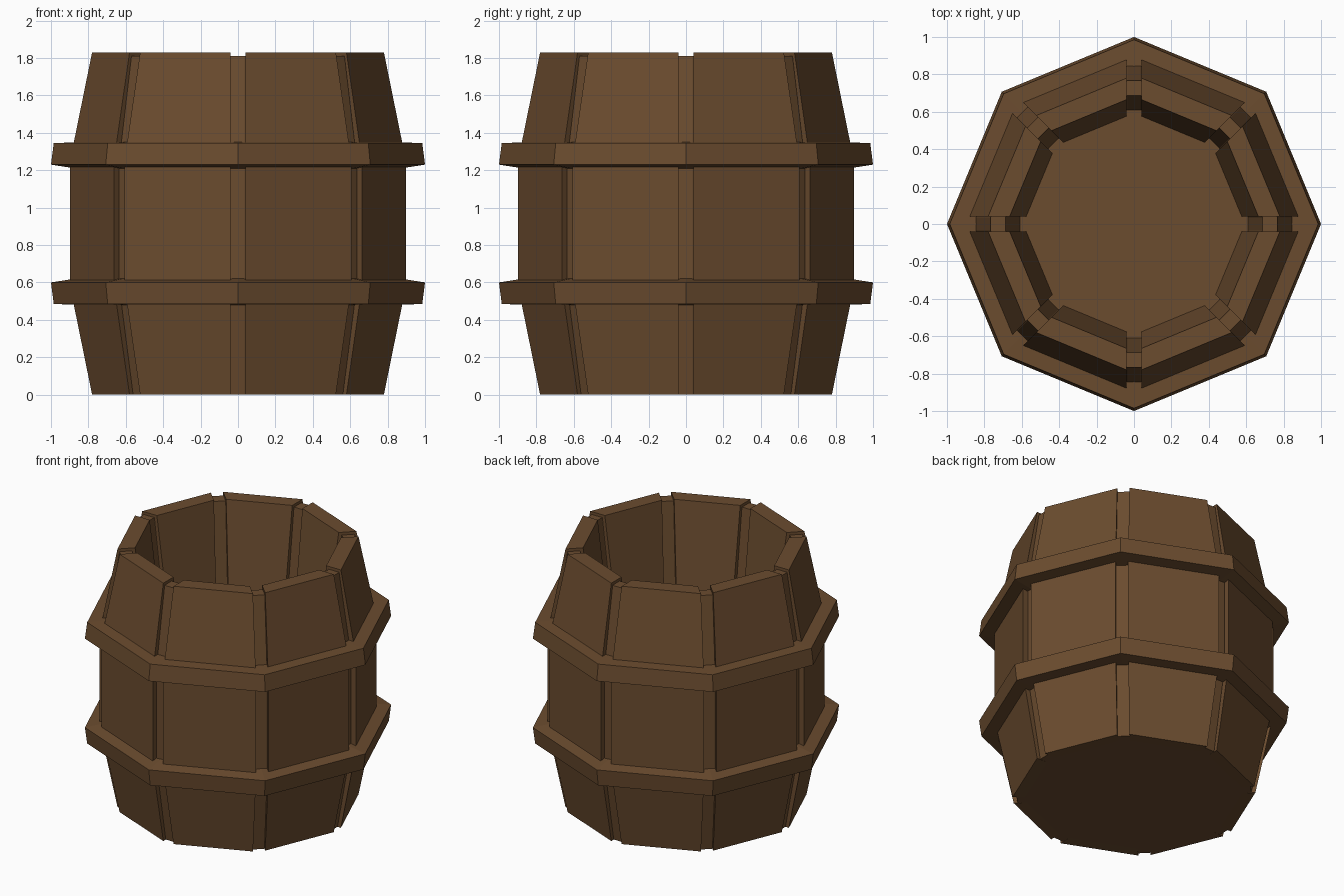
import bpy, bmesh
from math import pi
from mathutils import Matrix, Vector

old = bpy.data.objects.get("Cube")
if old:
    bpy.data.objects.remove(old)

SIDES = 8
STEP = 2 * pi / SIDES
GAP = 0.04  # half the width of a groove between staves

wood = bpy.data.materials.new("brown wood")
wood.use_nodes = True
colour = (0.147, 0.072, 0.028, 1)
wood.diffuse_color = colour
wood.node_tree.nodes["Principled BSDF"].inputs["Base Color"].default_value = colour


def corner_point(r, half, z, k):
    return Matrix.Rotation(k * STEP, 3, "Z") @ Vector((r, half, z))


def finish(bm, name):
    bmesh.ops.recalc_face_normals(bm, faces=bm.faces)
    mesh = bpy.data.meshes.new(name)
    bm.to_mesh(mesh)
    bm.free()
    mesh.materials.append(wood)
    obj = bpy.data.objects.new(name, mesh)
    bpy.context.collection.objects.link(obj)
    return obj


def bridge(bm, a, b, closed):
    n = len(a)
    for i in range(n if closed else n - 1):
        j = (i + 1) % n
        bm.faces.new((a[i], a[j], b[j], b[i]))


def octagon_loft(name, profile, half, closed):
    """Sweep an (r, z) profile around the octagon, with corners cut to 2 * half."""
    bm = bmesh.new()
    offsets = (-half, half) if half else (0,)
    rows = [[bm.verts.new(corner_point(r, h, z, k)) for r, z in profile]
            for k in range(SIDES) for h in offsets]
    for i, row in enumerate(rows):
        bridge(bm, row, rows[(i + 1) % len(rows)], closed)
    if not closed:  # bottom and inner floor
        bm.faces.new([row[0] for row in rows])
        bm.faces.new([row[-1] for row in rows])
    return finish(bm, name)


# Inner shell seen in the grooves, with the floor inside
octagon_loft("inner_shell", [(0.755, 0.002), (0.86, 0.58), (0.86, 1.25), (0.767, 1.81),
                             (0.686, 1.81), (0.61, 1.15)], GAP - 0.004, False)

# Staves
stave_profile = [(0.78, 0), (0.898, 0.58), (0.898, 1.25), (0.78, 1.83),
                 (0.665, 1.83), (0.575, 1.14), (0.575, 0.005)]
for k in range(SIDES):
    bm = bmesh.new()
    start = [bm.verts.new(corner_point(r, GAP, z, k)) for r, z in stave_profile]
    end = [bm.verts.new(corner_point(r, -GAP, z, k + 1)) for r, z in stave_profile]
    bridge(bm, start, end, True)
    bm.faces.new(start)
    bm.faces.new(end)
    finish(bm, f"stave_{k + 1}")

# Hoops, the lower one mirrored about the middle
hoop_profile = [(0.84, 1.35), (0.985, 1.345), (1.0, 1.23), (0.84, 1.205)]
octagon_loft("upper_hoop", hoop_profile, 0, True)
octagon_loft("lower_hoop", [(r, 1.83 - z) for r, z in hoop_profile], 0, True)
